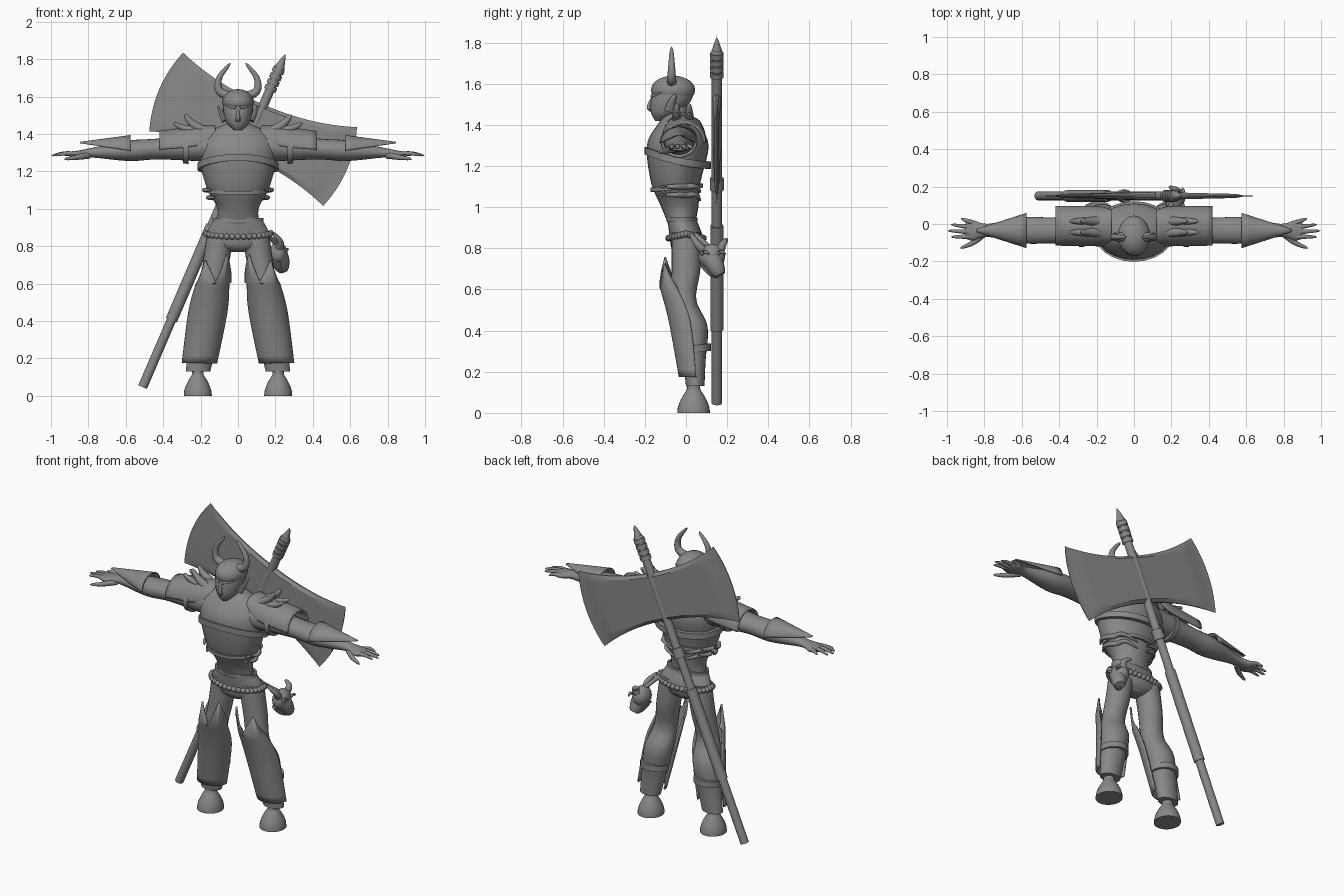
import bpy, bmesh, math
from math import sin, cos, pi
from mathutils import Vector, Matrix

if "Cube" in bpy.data.objects:
    bpy.data.objects.remove(bpy.data.objects["Cube"])

grey = bpy.data.materials.new("plain_grey")
grey.use_nodes = True
colour = (.25, .25, .25, 1)
grey.diffuse_color = colour
grey.node_tree.nodes["Principled BSDF"].inputs["Base Color"].default_value = colour

full_circle = [2 * pi * i / 24 for i in range(24)]
half_circle = [pi * i / 24 for i in range(25)]


def finish(name, bm, thickness=0, angle=40):
    bmesh.ops.recalc_face_normals(bm, faces=bm.faces)
    mesh = bpy.data.meshes.new(name)
    bm.to_mesh(mesh)
    bm.free()
    mesh.materials.append(grey)
    part = bpy.data.objects.new(name, mesh)
    bpy.context.collection.objects.link(part)
    bpy.ops.object.select_all(action="DESELECT")
    part.select_set(True)
    bpy.context.view_layer.objects.active = part
    bpy.ops.object.shade_smooth_by_angle(angle=math.radians(angle))
    if thickness:
        modifier = part.modifiers.new("thickness", "SOLIDIFY")
        modifier.thickness = thickness
        modifier.offset = 0


def skin(name, rings, closed=True, wrap=False, thickness=0, angle=40):
    """Bridge matching rings of points into one surface."""
    bm = bmesh.new()
    rows = [[bm.verts.new(point) for point in ring] for ring in rings]
    count = len(rows[0])
    following = rows[1:] + rows[:1] if wrap else rows[1:]
    for row, after in zip(rows, following):
        for i in range(count if closed else count - 1):
            j = (i + 1) % count
            bm.faces.new((row[i], row[j], after[j], after[i]))
    if closed and not wrap:
        bm.faces.new(rows[0])
        bm.faces.new(rows[-1])
    finish(name, bm, thickness, angle)


def smooth(points, steps=5):
    """Smooth curve through a few control points of any size."""
    points = [Vector(point) for point in points]
    result = []
    for i in range(len(points) - 1):
        a, b, c = points[max(i - 1, 0)], points[i], points[i + 1]
        d = points[min(i + 2, len(points) - 1)]
        for step in range(steps):
            t = step / steps
            result.append(b + (c - a) * (t / 2) + (a * 2 - b * 5 + c * 4 - d) * (t * t / 2)
                          + (b * 3 - a - c * 3 + d) * (t ** 3 / 2))
    return result + [points[-1]]


def upright(name, controls, centre_x=lambda z: 0):
    """Body of level ellipses: height, half width, half depth, y."""
    skin(name, [[(centre_x(z) + width * cos(a), y + depth * sin(a), z) for a in full_circle]
                for z, width, depth, y in smooth(controls)])


def sideways(name, controls, side, y, angles=full_circle, thickness=0):
    """Sleeve along an arm: x, height, half depth, half height."""
    skin(name, [[(side * x, y + depth * cos(a), z + height * sin(a)) for a in angles]
                for x, z, depth, height in smooth(controls)],
         closed=angles is full_circle, thickness=thickness)


def sweep(name, path, radius, flat=1):
    """Round tube along a path; radius is a rule from start to tip."""
    points = smooth(path)
    last = len(points) - 1
    rings = []
    for i, point in enumerate(points):
        tangent = (points[min(i + 1, last)] - points[max(i - 1, 0)]).normalized()
        guide = Vector((0, 1, 0)) if abs(tangent.y) < .85 else Vector((1, 0, 0))
        u = tangent.cross(guide).normalized()
        v = tangent.cross(u) * flat
        rings.append([point + radius(i / last) * (u * cos(a) + v * sin(a)) for a in full_circle[::2]])
    skin(name, rings)


def spike(name, path, size, flat=1):
    sweep(name, path, lambda t: size * math.sqrt(1 - t) + .001, flat)


def rod(name, path, size):
    sweep(name, path, lambda t: size)


def band(name, centre, width, depth, height, thickness, level):
    """Strap round the body; level gives its height by angle."""
    corners = [(-thickness, -height), (thickness, -height), (thickness, height), (-thickness, height)]
    skin(name, [[(centre[0] + (width + out) * cos(a), centre[1] + (depth + out) * sin(a), level(a) + up)
                 for a in full_circle] for out, up in corners], wrap=True)


def balls(name, centres, size):
    bm = bmesh.new()
    for centre in centres:
        bmesh.ops.create_uvsphere(bm, u_segments=20, v_segments=10, radius=1,
                                  matrix=Matrix.Translation(centre) @ Matrix.Diagonal((*size, 1)))
    finish(name, bm)


# Torso, pelvis and neck
upright("torso", [(.9, .12, .06, -.02), (1, .11, .09, -.03), (1.12, .17, .12, -.05),
                  (1.3, .21, .15, -.04), (1.4, .17, .1, -.04), (1.46, .05, .05, -.04)])
upright("pelvis", [(.77, .05, .04, 0), (.8, .14, .07, 0), (.86, .17, .08, 0), (.94, .13, .07, -.02)])
rod("neck", [(0, -.04, 1.4), (0, -.05, 1.5)], .055)
band("breastplate_rim", (0, -.04), .205, .15, .018, .012,
     lambda a: 1.225 - .035 * sin(a) + .015 * sin(a) ** 2)
band("rib_strap", (0, -.045), .155, .12, .01, .008, lambda a: 1.095 + .01 * sin(a))
band("waistband", (0, -.02), .13, .07, .01, .006, lambda a: .94)
balls("bead_belt", [(.175 * cos(a), .085 * sin(a), .87 - .02 * abs(sin(a)))
                    for a in (2 * pi * i / 36 for i in range(36))], [.016] * 3)

# Head with cap and face
upright("head", [(1.42, .02, .02, -.13), (1.46, .06, .07, -.1), (1.53, .08, .1, -.07),
                 (1.6, .07, .08, -.06), (1.63, .01, .01, -.06)])
balls("cap", [(0, -.063, 1.57)], (.086, .108, .07))
spike("nose", [(0, -.165, 1.475), (0, -.18, 1.49), (0, -.16, 1.54)], .014)
rod("lips", [(-.02, -.145, 1.45), (0, -.155, 1.453), (.02, -.145, 1.45)], .006)


def leg_x(z):
    return .235 - .165 * z


for name, side in (("left", 1), ("right", -1)):

    def mirrored(*points):
        return [(side * x, y, z) for x, y, z in points]

    def side_x(z):
        return side * leg_x(z)

    # Horns, ears and brows
    spike(name + "_horn", mirrored((.04, -.07, 1.6), (.1, -.07, 1.63), (.1, -.07, 1.7), (.04, -.07, 1.78)), .025)
    spike(name + "_ear", mirrored((.07, -.08, 1.47), (.09, -.07, 1.51), (.106, -.05, 1.55)), .016, flat=1.5)
    spike(name + "_brow", mirrored((.01, -.165, 1.54), (.04, -.15, 1.545), (.07, -.12, 1.56)), .008)

    # Arm, palm and fingers
    sideways(name + "_arm", [(.14, 1.33, .09, .08), (.42, 1.32, .07, .056), (.58, 1.31, .07, .055),
                             (.78, 1.3, .035, .026), (.86, 1.29, .054, .02), (.9, 1.29, .045, .014)], side, -.034)
    for k in range(4):
        reach = .996 - .07 * (k / 2 - 1) ** 2
        base, spread = .005 - .024 * k, .03 - .033 * k
        spike(f"{name}_finger_{k + 1}", mirrored((.86, base, 1.29), ((.86 + reach) / 2, (base + spread) / 2, 1.296),
                                                 (reach, spread, 1.284)), .014)
    spike(name + "_thumb", mirrored((.8, -.05, 1.286), (.86, -.1, 1.275), (.93, -.13, 1.265)), .018)

    # Arm armour
    sideways(name + "_bracer", [(.575, 1.31, .09, .08), (.845, 1.35, .004, .004)],
             side, -.035, half_circle, .008)
    sideways(name + "_arm_strap", [(.265, 1.32, .09, .08), (.295, 1.32, .088, .078)], side, -.034)
    sideways(name + "_shoulder_plate", [(.12, 1.4, .08, .04), (.2, 1.34, .1, .1), (.42, 1.315, .1, .095)],
             side, -.01, half_circle, .012)
    for place, y in (("back", .015), ("front", -.045)):
        spike(f"{name}_{place}_tall_spike", mirrored((.19, y, 1.42), (.25, y, 1.46), (.285, y, 1.505)), .026)
        spike(f"{name}_{place}_low_spike", mirrored((.24, y, 1.42), (.3, y, 1.435), (.345, y, 1.46)), .022)

    # Claws gripping the waist
    for place, x, z in (("upper", .18, 1.1), ("lower", .16, 1.06)):
        spike(f"{name}_{place}_rib_claw", mirrored((x - .04, 0, z), (x, -.06, z), (x - .04, -.13, z)), .015)
        spike(f"{name}_{place}_back_claw", mirrored((x - .04, 0, z), (x - .06, .05, z), (.03, .07, z - .03)), .014)

    # Leg and bell shaped foot
    upright(name + "_leg", [(.88, .075, .07, 0), (.7, .07, .07, 0), (.55, .07, .06, -.01),
                            (.42, .085, .075, .03), (.25, .075, .055, .04), (.13, .065, .045, .045)], side_x)
    bell = [(t, .03 + .045 * cos(pi / 2 * min(1, t * 1.3))) for t in (i / 8 for i in range(9))]
    upright(name + "_foot", [(.15 * t, r, r * 1.06, .037) for t, r in bell], lambda z: side * .215)
    band(name + "_calf_strap", (side_x(.31), .038), .08, .075, .018, .008, lambda a: .31 + .01 * sin(a))

    # Greave with a short outer and a tall inner point
    rows = smooth([(.175, .09, .08, .05), (.45, .1, .1, .02), (.6, .085, .08, -.04)])
    greave = [[(side_x(z) + side * width * cos(a), y - depth * sin(a), z) for a in half_circle]
              for z, width, depth, y in rows]
    crest = []
    for a in half_circle:
        tooth = 1 - abs(4 * a / pi % 2 - 1)
        crest.append((side * (.117 + .08 * cos(a)), -.045 - .08 * sin(a), .61 + tooth * (.1 + .02 * a)))
    skin(name + "_greave", greave + [crest], closed=False, thickness=.01)

# Horned skull hanging at the hip
balls("skull", [(.215, .125, .76)], (.05, .065, .062))
sweep("skull_snout", [(.21, .12, .76), (.23, .14, .72), (.24, .165, .67)], lambda t: .052 - .024 * t * t)
spike("skull_jaw", [(.2, .09, .73), (.215, .12, .685), (.235, .16, .66)], .026)
for place, y, tip_y, tip_z in (("front", .085, .02, .875), ("back", .165, .2, .845)):
    spike(f"skull_{place}_horn", [(.22, y, .79), (.225, (y + tip_y) / 2, .825), (.185, tip_y, tip_z)], .022)
    spike(f"skull_{place}_brow", [(.25, y - .01, .775), (.264, y + .01, .783), (.258, y + .03, .77)], .01)
rod("skull_strap", [(.15, .04, .87), (.215, .12, .8)], .012)

# Great axe slung across the back
axis = Vector((.394, 0, .919))
across = Vector((axis.z, 0, -axis.x))
hub = Vector((.081, .15, 1.425))


def along_shaft(start, end):
    return [hub + axis * start, hub + axis * end]


rod("axe_shaft", along_shaft(-1.5, .37), .025)
rod("axe_grip", along_shaft(-1.11, -.56), .032)
rod("axe_collar", along_shaft(-.37, -.31), .034)
for k in range(4):
    start = .225 + .034 * k
    rod(f"axe_ferrule_{k + 1}", along_shaft(start, start + .026), .033)
sweep("axe_point", along_shaft(.355, .435), lambda t: .03 * (1 - t) + .001)

# Double blade, thin at its curved edges and waisted at the shaft
rings = []
heights = [i / 8 - 1 for i in range(17)]
for f in (i / 12 for i in range(-12, 13)):
    half_height = .143 + .086 * abs(f) ** 2.2
    body = .021 - .012 * abs(f) if abs(f) < .9 else .002
    ring = []
    for face, row in ((1, heights), (-1, heights[::-1])):
        for v in row:
            reach = .506 * f + .04 * (1 - v * v) * f ** 3
            thin = body / 4 if abs(v) == 1 else body
            ring.append(hub + across * reach + axis * half_height * v + Vector((0, face * thin, 0)))
    rings.append(ring)
skin("axe_blade", rings, angle=25)
